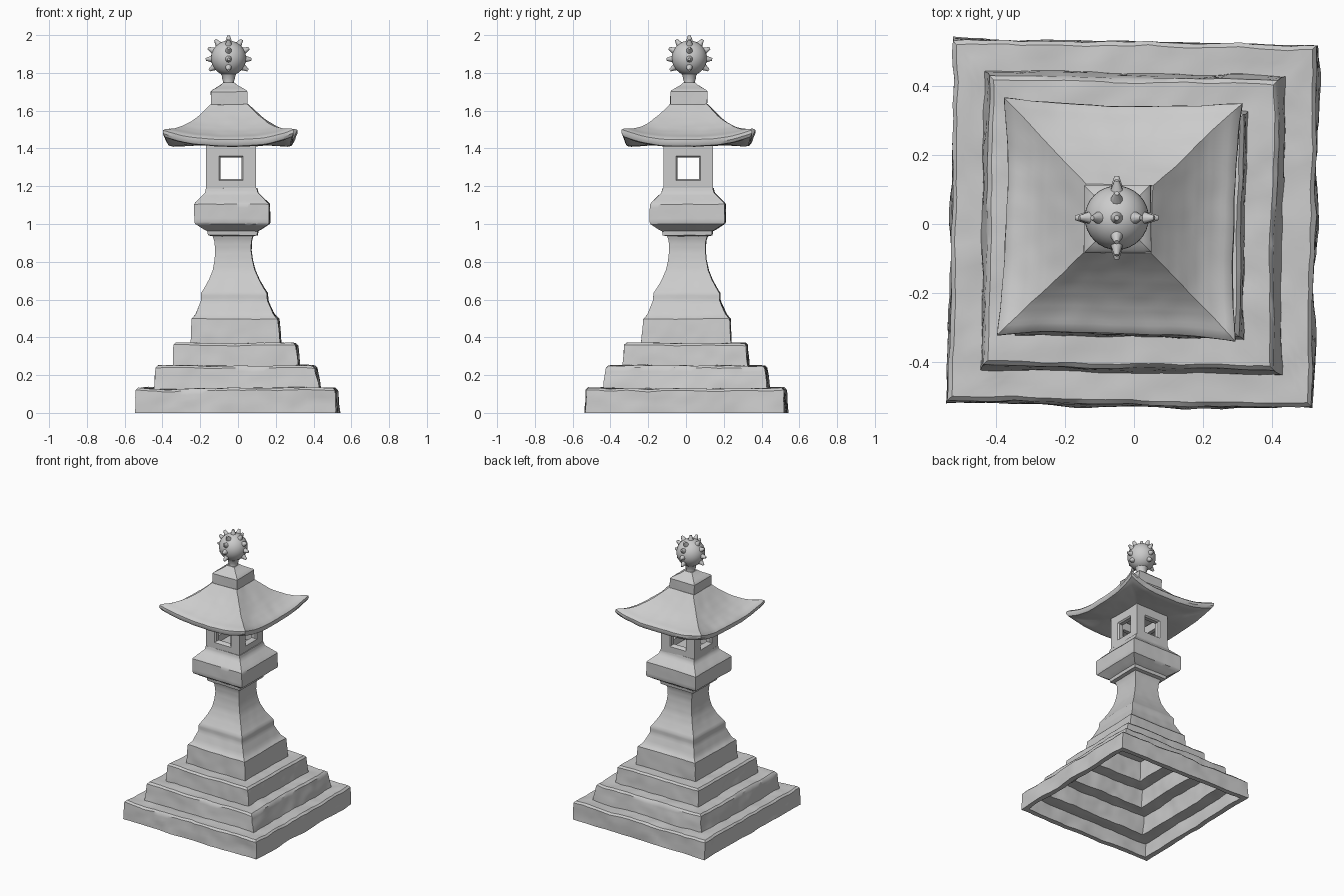
import bpy, bmesh, math
from mathutils import Vector, Matrix, noise

if "Cube" in bpy.data.objects:
    bpy.data.objects.remove(bpy.data.objects["Cube"])


def axis(z):
    # the whole lantern leans slightly as it rises
    return Vector((-0.028 * z, 0.009 * z, 0))


def finish(name, bm, angle=35):
    bmesh.ops.recalc_face_normals(bm, faces=bm.faces)
    me = bpy.data.meshes.new(name)
    bm.to_mesh(me)
    bm.free()
    ob = bpy.data.objects.new(name, me)
    bpy.context.collection.objects.link(ob)
    bpy.ops.object.select_all(action='DESELECT')
    ob.select_set(True)
    bpy.context.view_layer.objects.active = ob
    bpy.ops.object.shade_smooth_by_angle(angle=math.radians(angle))
    return ob


def weather(p, amp):
    # worn-stone wobble, kept flat on the ground
    n = noise.noise_vector(p * 5) * amp + noise.noise_vector(p * 15) * amp * 0.6
    n.z *= min(1, p.z * 15)
    return p + n


def resample(prof, step):
    out = [prof[0]]
    for a, b in zip(prof, prof[1:]):
        k = max(1, math.ceil(math.dist(a, b) / step))
        out += [tuple(u + (v - u) * i / k for u, v in zip(a, b)) for i in range(1, k + 1)]
    return out


def square_loft(name, prof, n=28, step=0.02, rot=0.0, amp=lambda z: 0.0, lift=0.0, bow=0.0, caps=(True, True)):
    """Sweep square rings through (half width, z); lift/bow raise and flare the corners."""
    bm = bmesh.new()
    rings = []
    turn = Matrix.Rotation(math.radians(rot), 3, 'Z')
    for h, z in resample(prof, step):
        ring = []
        for s in range(4):
            side = Matrix.Rotation(s * math.pi / 2, 3, 'Z')
            for i in range(n):
                t = -1 + 2 * i / n
                k = (h / 0.33) ** 3
                p = Vector((t * h, -h, 0)) * (1 + bow * k * abs(t) ** 3)
                p = turn @ (side @ p)
                p.z = z + lift * k * abs(t) ** 3
                ring.append(bm.verts.new(weather(p + axis(z), amp(z))))
        rings.append(ring)
    m = 4 * n
    for a, b in zip(rings, rings[1:]):
        for i in range(m):
            bm.faces.new((a[i], a[(i + 1) % m], b[(i + 1) % m], b[i]))
    for use, ring in zip(caps, (rings[0], rings[-1])):
        if use:
            bm.faces.new(ring)
    return finish(name, bm)


# stepped base: hollow underside going up, then the outer steps
tiers = [(0.53, 0.525, 0.0, 0.13), (0.435, 0.42, 0.13, 0.25),
         (0.33, 0.322, 0.25, 0.37), (0.235, 0.228, 0.37, 0.51)]
outer = []
for lo, hi, z0, z1 in tiers:
    outer += [(lo, z0), (hi, z1 - 0.012), (hi - 0.012, z1)]
W = 0.035
inner = []
for lo, hi, z0, z1 in tiers:
    inner += [(lo - W, max(0, z0 - W)), (hi - W, z1 - W)]
inner += [(0.14, 0.475), (0.13, 0.62)]

# waisted pedestal and platform block
pedestal = [(0.205, 0.525), (0.176, 0.595), (0.174, 0.635), (0.155, 0.665), (0.133, 0.705),
            (0.112, 0.755), (0.100, 0.81), (0.095, 0.86), (0.098, 0.91), (0.106, 0.935),
            (0.130, 0.94), (0.133, 0.962), (0.145, 0.968), (0.194, 1.0), (0.198, 1.01),
            (0.198, 1.105), (0.192, 1.113), (0.140, 1.165), (0.134, 1.19)]
square_loft("stepped_base_and_pedestal", inner[::-1] + outer + pedestal, rot=-1,
            amp=lambda z: max(0.002, 0.011 * (1 - z / 0.75)))

# lamp chamber: four window walls, each lofted from rectangles (half width, z low, z high, depth)
bm = bmesh.new()
wall = [(0.132, 1.18, 1.43, 0.132), (0.064, 1.23, 1.36, 0.132), (0.056, 1.237, 1.352, 0.122),
        (0.056, 1.237, 1.352, 0.095), (0.095, 1.19, 1.41, 0.095)]
for s in range(4):
    side = Matrix.Rotation(s * math.pi / 2, 3, 'Z')
    rings = []
    for w, a, b, d in wall:
        pts = ((-w, a), (w, a), (w, b), (-w, b))
        rings.append([bm.verts.new(side @ Vector((x, -d, z)) + axis(1.3)) for x, z in pts])
    for a, b in zip(rings, rings[1:]):
        for i in range(4):
            j = (i + 1) % 4
            bm.faces.new((a[i], a[j], b[j], b[i]))
bmesh.ops.remove_doubles(bm, verts=bm.verts, dist=0.0005)
finish("lamp_chamber", bm)

# upswept roof with lifted, flared corners
square_loft("roof",
            [(0.095, 1.418), (0.20, 1.416), (0.30, 1.410), (0.322, 1.414), (0.331, 1.430),
             (0.330, 1.448), (0.318, 1.459), (0.28, 1.474), (0.24, 1.497), (0.20, 1.528),
             (0.16, 1.566), (0.125, 1.603), (0.098, 1.632)],
            rot=-1.6, amp=lambda z: 0.004, lift=0.05, bow=0.045)

# roof cap block with a sloped shoulder
square_loft("roof_cap", [(0.097, 1.61), (0.097, 1.70), (0.091, 1.708), (0.045, 1.735), (0.03, 1.748)],
            n=10, amp=lambda z: 0.002)

# finial: turned neck, ball and four meridians of thorns
bm = bmesh.new()
C = Vector((-0.05, 0.018, 1.878))
neck = [(0.034, 1.735), (0.028, 1.752), (0.034, 1.77), (0.036, 1.785), (0.045, 1.80)]
rings = [[bm.verts.new((C.x + r * math.cos(a * math.tau / 24), C.y + r * math.sin(a * math.tau / 24), z))
          for a in range(24)] for r, z in neck]
for a, b in zip(rings, rings[1:]):
    for i in range(24):
        bm.faces.new((a[i], a[(i + 1) % 24], b[(i + 1) % 24], b[i]))
bmesh.ops.create_uvsphere(bm, u_segments=32, v_segments=20, radius=0.093, matrix=Matrix.Translation(C))


def thorn(az, el):
    d = Vector((math.cos(az) * math.cos(el), math.sin(az) * math.cos(el), math.sin(el)))
    m = Matrix.Translation(C + d * 0.101) @ d.to_track_quat('Z', 'Y').to_matrix().to_4x4()
    bmesh.ops.create_cone(bm, cap_ends=True, segments=10, radius1=0.021, radius2=0.007, depth=0.04, matrix=m)


for k in range(4):
    for el in (-32, -3, 26, 54):
        thorn(k * math.pi / 2, math.radians(el))
thorn(0, math.pi / 2)
finish("finial", bm, 50)
